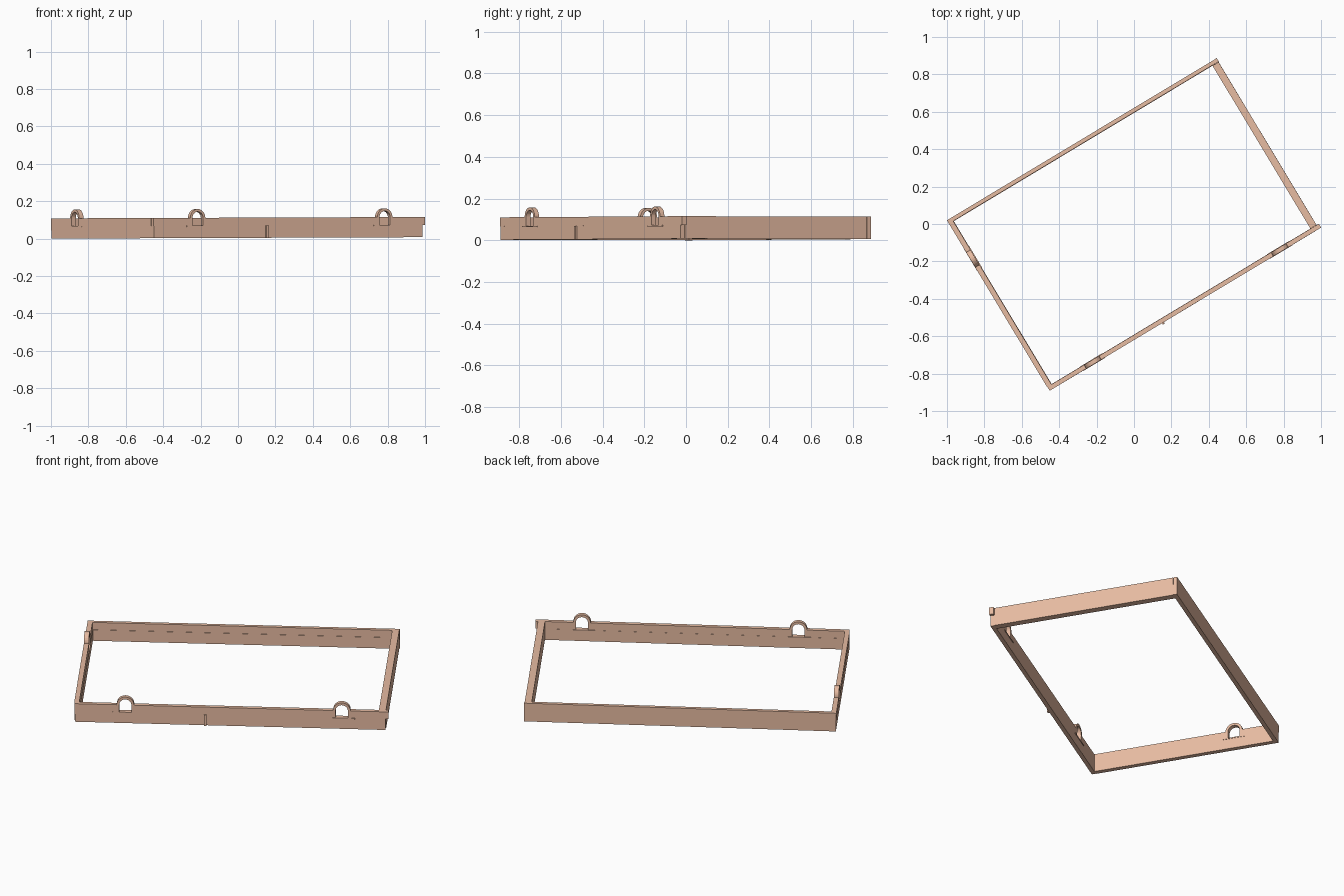
import bpy, bmesh, math
from mathutils import Matrix, Vector

if "Cube" in bpy.data.objects:
    bpy.data.objects.remove(bpy.data.objects["Cube"])

# Shared clay colour
clay = bpy.data.materials.new("clay")
clay.diffuse_color = (0.80, 0.50, 0.36, 1)
clay.use_nodes = True
clay.node_tree.nodes["Principled BSDF"].inputs["Base Color"].default_value = clay.diffuse_color

# The whole enclosure is turned in plan and very slightly tilted
PLACE = (Matrix.Translation((0, 0, 0.0038)) @ Matrix.Rotation(-0.0038, 4, 'Y')
         @ Matrix.Rotation(math.radians(31), 4, 'Z'))
SPLIT, TOP = 0.065, 0.108          # course line and wall top
R_OUT, R_IN = 0.047, 0.033         # gate arch radii


def prism(name, outline, axis, a, b):
    """Extrude an (s, z) outline; 'x' walls run along x, 'y' walls along y."""
    bm = bmesh.new()
    pt = (lambda s, z, d: Vector((s, d, z))) if axis == 'x' else (lambda s, z, d: Vector((d, s, z)))
    face = bm.faces.new([bm.verts.new(pt(s, z, a)) for s, z in outline])
    ext = bmesh.ops.extrude_face_region(bm, geom=[face])
    verts = [v for v in ext['geom'] if isinstance(v, bmesh.types.BMVert)]
    off = pt(0, 0, b - a)
    bmesh.ops.translate(bm, verts=verts, vec=off)
    bmesh.ops.recalc_face_normals(bm, faces=bm.faces)
    bmesh.ops.transform(bm, matrix=PLACE, verts=bm.verts)
    mesh = bpy.data.meshes.new(name)
    bm.to_mesh(mesh)
    bm.free()
    mesh.materials.append(clay)
    ob = bpy.data.objects.new(name, mesh)
    bpy.context.collection.objects.link(ob)
    return ob


def box(name, axis, s0, s1, a, b, z0, z1):
    return prism(name, [(s0, z0), (s1, z0), (s1, z1), (s0, z1)], axis, a, b)


def arc(c, r, n=14):
    return [(c - r * math.cos(math.pi * i / n), TOP + r * math.sin(math.pi * i / n))
            for i in range(n + 1)]


def gated_wall(name, axis, s0, s1, a, b, gates):
    """Upper course whose outline carries arched gate openings."""
    line = [(s0, SPLIT)]
    for g in gates:
        line += [(g - R_IN, SPLIT)] + arc(g, R_IN) + [(g + R_IN, SPLIT)]
    line += [(s1, SPLIT), (s1, TOP)]
    for g in reversed(gates):
        line += arc(g, R_OUT)[::-1]
    line.append((s0, TOP))
    prism(name, line, axis, a, b)


# Front and left walls: plain lower course, gated upper course
box("front_lower_wall", 'x', -0.843, 0.832, -0.530, -0.507, 0, SPLIT)
gated_wall("front_upper_wall", 'x', -0.845, 0.848, -0.532, -0.508, [-0.57, 0.597])
box("left_lower_wall", 'y', -0.507, 0.532, -0.845, -0.818, 0, SPLIT)
gated_wall("left_upper_wall", 'y', -0.508, 0.532, -0.847, -0.820, [0.285])

# Back and right walls
box("back_lower_wall", 'x', -0.818, 0.836, 0.509, 0.532, 0, SPLIT)
box("back_upper_wall", 'x', -0.820, 0.836, 0.511, 0.532, SPLIT, TOP)
box("right_wall", 'y', -0.507, 0.509, 0.796, 0.834, 0, TOP)

# Gate sills and the small buttress on the front
for i, g in enumerate((-0.57, 0.597)):
    box(f"front_sill_{i + 1}", 'x', g - 0.07, g + 0.07, -0.534, -0.505, 0.060, 0.066)
box("left_sill", 'y', 0.215, 0.355, -0.848, -0.816, 0.060, 0.066)
box("front_buttress", 'x', -0.146, -0.132, -0.540, -0.525, 0, SPLIT)
